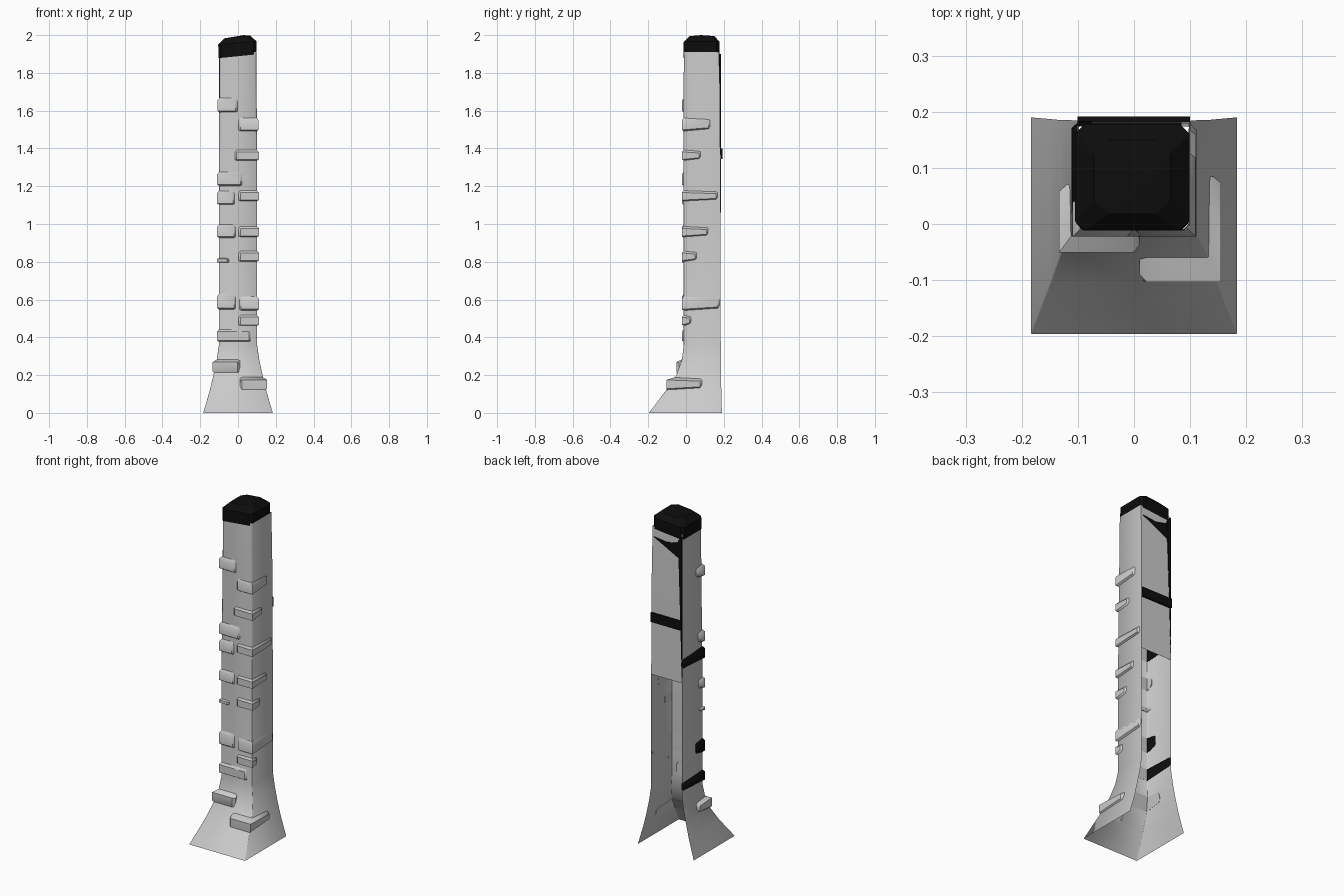
import bpy, bmesh

if "Cube" in bpy.data.objects:
    bpy.data.objects.remove(bpy.data.objects["Cube"])

dark = bpy.data.materials.new("dark")
dark.diffuse_color = (0.004, 0.004, 0.004, 1)
dark.use_nodes = True
dark.node_tree.nodes["Principled BSDF"].inputs["Base Color"].default_value = dark.diffuse_color
grey = bpy.data.materials.new("grey")
grey.diffuse_color = (0.8, 0.8, 0.8, 1)
grey.use_nodes = True
grey.node_tree.nodes["Principled BSDF"].inputs["Base Color"].default_value = grey.diffuse_color

# wall profile: height, half width, front y, back y
WALL = [(0, .184, -.196, .19), (.12, .149, -.105, .187), (.2, .13, -.052, .185),
        (.28, .113, -.022, .185), (.36, .101, -.012, .184), (1.03, .101, -.012, .183),
        (1.7, .099, -.012, .18), (1.8, .098, -.012, .177), (1.91, .098, -.01, .174)]


def wall(z):
    for a, b in zip(WALL, WALL[1:]):
        if z <= b[0]:
            t = (z - a[0]) / (b[0] - a[0])
            return [p + (q - p) * t for p, q in zip(a, b)][1:]
    return WALL[-1][1:]


def finish(name, bm, mats=(), angle=None):
    me = bpy.data.meshes.new(name)
    bm.to_mesh(me)
    bm.free()
    ob = bpy.data.objects.new(name, me)
    bpy.context.collection.objects.link(ob)
    for m in mats:
        me.materials.append(m)
    if angle is not None:
        bpy.ops.object.select_all(action='DESELECT')
        ob.select_set(True)
        bpy.context.view_layer.objects.active = ob
        bpy.ops.object.shade_smooth_by_angle(angle=angle)
    return ob


def loft(bm, rings, closed=False):
    vs = [[bm.verts.new(p) for p in r] for r in rings]
    n = len(vs[0])
    for a, b in zip(vs, vs[1:]):
        for i in range(n if closed else n - 1):
            j = (i + 1) % n
            bm.faces.new((a[i], a[j], b[j], b[i]))
    return vs


# column: three-sided shell with flared foot, open at the lower back
bm = bmesh.new()
rings = []
for z, w, f, b in WALL:
    c = .002 if z < 1.6 else .01
    rings.append([(-w, b, z), (-w, f + c, z), (-w + c, f, z),
                  (w - c, f, z), (w, f + c, z), (w, b, z)])
loft(bm, rings)
finish("column_shell", bm, angle=1.2)

# closing panel on the upper back
bm = bmesh.new()
loft(bm, [[(w, b, z), (-w, b, z)] for z, w, f, b in WALL[5:]])
finish("back_panel", bm, angle=.5)


# corner stones: bevelled L shapes wrapped around the front corners
def stone(name, side, z0, z1, x_end, y_end, dark_side=False):
    zm, h = (z0 + z1) / 2, z1 - z0
    w, f, b = wall(max(zm - h * .25, 0))
    out = .01

    def section(place, shrink, drop=0):
        ch = h * .22
        lo, hi = z0 + drop * .6 * h, z1 - drop * .4 * h
        pts = []
        for z, o in ((lo, None), (lo + ch * .5, out), (hi - ch, out), (hi, None)):
            ww, ff, _ = wall(z)
            if o is None:
                pts.append(place(ww - .003, ff + .003, z))
            else:
                k = o * shrink
                pts.append(place(w + k, f - k, z))
        return pts

    xe = abs(w) - x_end
    long = .012
    bm = bmesh.new()
    rings = [
        section(lambda a, c, z: (side * (w - xe), c, z), -.4, .15),
        section(lambda a, c, z: (side * (w - xe + long), c, z), 1),
        section(lambda a, c, z: (side * a, c, z), 1),
        section(lambda a, c, z: (side * a, y_end - long, z), 1, .25),
        section(lambda a, c, z: (side * a, y_end, z), -.4, .45)]
    vs = loft(bm, rings, closed=True)
    bm.faces.new(vs[0])
    bm.faces.new(vs[-1])
    bmesh.ops.recalc_face_normals(bm, faces=bm.faces)
    for fc in bm.faces:
        if dark_side and abs(fc.calc_center_median().x) > w - .004:
            fc.material_index = 1
    finish(name, bm, (grey, dark), .7)


# bottom, top, inner x (from centre, towards the corner), back y
RIGHT = [(.12, .19, .01, .085), (.46, .52, 0, .03), (.54, .62, .005, .18),
         (.8, .86, 0, .06), (.93, .99, 0, .12), (1.12, 1.18, 0, .17),
         (1.335, 1.395, -.02, .08), (1.49, 1.565, 0, .13)]
LEFT = [(.21, .285, -.01, .07, 0), (.375, .445, -.07, .183, 1), (.545, .635, .01, .06, 1),
        (.795, .82, .045, .02, 0), (.925, 1, .01, .03, 0), (1.1, 1.18, .015, .183, 1),
        (1.2, 1.28, -.025, .035, 0), (1.59, 1.67, 0, .05, 0)]
for i, s in enumerate(RIGHT):
    stone(f"right_stone_{i + 1}", 1, *s)
for i, s in enumerate(LEFT):
    stone(f"left_stone_{i + 1}", -1, *s)

# dark broken cap: chamfered square rings with an uneven top
bm = bmesh.new()
cap = []
for zb, w, f, b, c, tilt in ((1.888, .099, -.012, .176, .012, .1),
                             (1.958, .102, -.012, .178, .018, .08),
                             (1.99, .068, .018, .15, .025, .1)):
    plan = [(-w, f + c), (-w + c, f), (w - c, f), (w, f + c),
            (w, b - c), (w - c, b), (-w + c, b), (-w, b - c)]
    cap.append([(x - .003, y, min(zb + x * tilt, 2)) for x, y in plan])
vs = loft(bm, cap, closed=True)
top = bm.verts.new((.03, .08, 2.0))
for i in range(8):
    bm.faces.new((vs[-1][i], vs[-1][(i + 1) % 8], top))
bmesh.ops.recalc_face_normals(bm, faces=bm.faces)
finish("dark_cap", bm, (dark,))


# dark pieces on the back
def plate(name, outline, y, depth):
    bm = bmesh.new()
    face = bm.faces.new([bm.verts.new((x, y, z)) for x, z in outline])
    ext = bmesh.ops.extrude_face_region(bm, geom=[face])
    for v in ext["geom"]:
        if isinstance(v, bmesh.types.BMVert):
            v.co.y += depth
    bmesh.ops.recalc_face_normals(bm, faces=bm.faces)
    finish(name, bm, (dark,))


plate("back_band", [(-.101, 1.345), (.1, 1.345), (.1, 1.4), (-.101, 1.4)], .18, .012)
plate("back_gap_strip", [(-.101, 1.06), (-.076, 1.87), (-.1, 1.9)], .175, .009)
plate("back_tear", [(-.09, 1.76), (.085, 1.85), (0, 1.84), (-.09, 1.86)], .172, .009)
